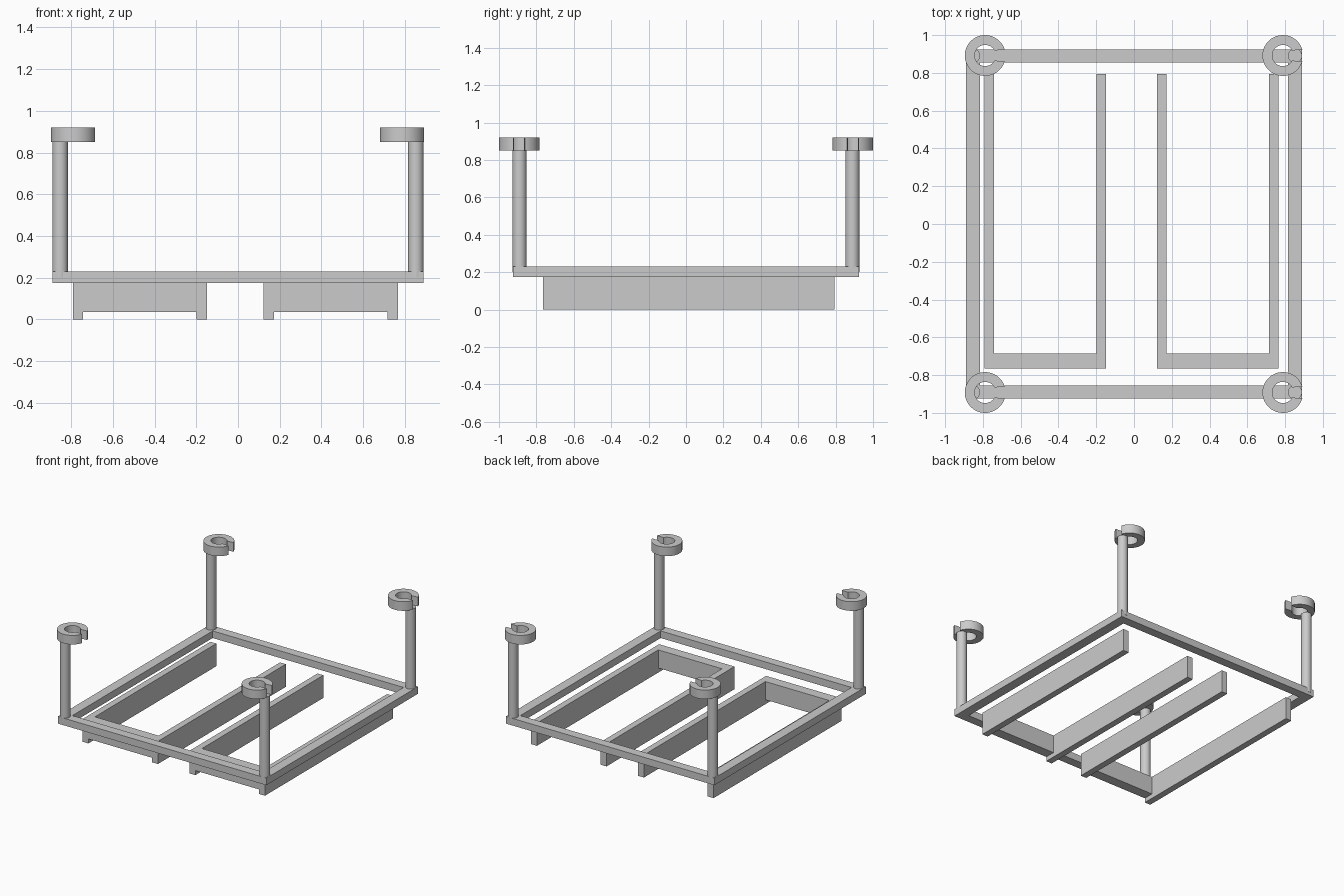
import bpy, bmesh, math

if "Cube" in bpy.data.objects:
    bpy.data.objects.remove(bpy.data.objects["Cube"])

grey = bpy.data.materials.new("plain_grey")
grey.diffuse_color = (0.6, 0.6, 0.6, 1)
grey.use_nodes = True
grey.node_tree.nodes["Principled BSDF"].inputs["Base Color"].default_value = grey.diffuse_color


def finish(name, bm):
    bmesh.ops.recalc_face_normals(bm, faces=bm.faces)
    mesh = bpy.data.meshes.new(name)
    bm.to_mesh(mesh)
    bm.free()
    mesh.materials.append(grey)
    obj = bpy.data.objects.new(name, mesh)
    bpy.context.collection.objects.link(obj)
    return obj


def smooth(obj):
    bpy.ops.object.select_all(action='DESELECT')
    obj.select_set(True)
    bpy.context.view_layer.objects.active = obj
    bpy.ops.object.shade_smooth_by_angle(angle=math.radians(30))


def extrude_up(bm, face, height):
    top = bmesh.ops.extrude_face_region(bm, geom=[face])["geom"]
    verts = [v for v in top if isinstance(v, bmesh.types.BMVert)]
    bmesh.ops.translate(bm, verts=verts, vec=(0, 0, height))


def box(name, x0, x1, y0, y1, z0, z1):
    bm = bmesh.new()
    corners = [(x0, y0), (x1, y0), (x1, y1), (x0, y1)]
    extrude_up(bm, bm.faces.new([bm.verts.new((x, y, z0)) for x, y in corners]), z1 - z0)
    return finish(name, bm)


# Rectangular frame: two nested loops bridged into a flat ring, then extruded
def frame():
    bm = bmesh.new()
    rows = []
    for z in (0.175, 0.23):
        for hx, hy in ((0.89, 0.925), (0.815, 0.855)):
            rows.append([bm.verts.new((sx * hx, sy * hy, z))
                         for sx, sy in ((-1, -1), (1, -1), (1, 1), (-1, 1))])
    lo, li, to, ti = rows
    for a, b in ((lo, li), (li, ti), (ti, to), (to, lo)):
        for i in range(4):
            j = (i + 1) % 4
            bm.faces.new((a[i], a[j], b[j], b[i]))
    finish("frame", bm)


# Round upright post
def post(name, x, y):
    bm = bmesh.new()
    r = 0.0375
    ring = [bm.verts.new((x + r * math.cos(a), y + r * math.sin(a), 0.2))
            for a in (math.tau * i / 32 for i in range(32))]
    extrude_up(bm, bm.faces.new(ring), 0.65)
    smooth(finish(name, bm))


# Open clip ring with its slot facing +x
def clip(name, x, y):
    bm = bmesh.new()
    steps, profile = 48, []
    for r, half in ((0.108, 0.03), (0.056, 0.027)):
        start = math.asin(half / r)
        arc = [(r * math.cos(a), r * math.sin(a)) for a in
               (start + (math.tau - 2 * start) * i / steps for i in range(steps + 1))]
        profile.append(arc)
    loops = [[bm.verts.new((x + px, y + py, z)) for px, py in arc]
             for z in (0.85, 0.92) for arc in profile]
    lo, li, to, ti = loops
    for a, b in ((lo, li), (li, ti), (ti, to), (to, lo)):
        for i in range(steps):
            bm.faces.new((a[i], a[i + 1], b[i + 1], b[i]))
    for i in (0, steps):
        bm.faces.new((lo[i], li[i], ti[i], to[i]))
    smooth(finish(name, bm))


frame()
for sy, depth in ((-1, "front"), (1, "back")):
    for sx, side in ((-1, "left"), (1, "right")):
        post(f"{depth}_{side}_post", sx * 0.8525, sy * 0.89)
        clip(f"{depth}_{side}_clip", sx * 0.788, sy * 0.892)

# Two pairs of long runners, each pair joined by a front cross board
for side, x0, x1 in (("left", -0.792, -0.148), ("right", 0.122, 0.766)):
    t = 0.05
    box(f"{side}_outer_runner" if x0 < 0 else f"{side}_inner_runner",
        x0, x0 + t, -0.765, 0.795, 0, 0.175)
    box(f"{side}_inner_runner" if x0 < 0 else f"{side}_outer_runner",
        x1 - t, x1, -0.765, 0.795, 0, 0.175)
    box(f"{side}_cross_board", x0 + t, x1 - t, -0.765, -0.685, 0.035, 0.175)
